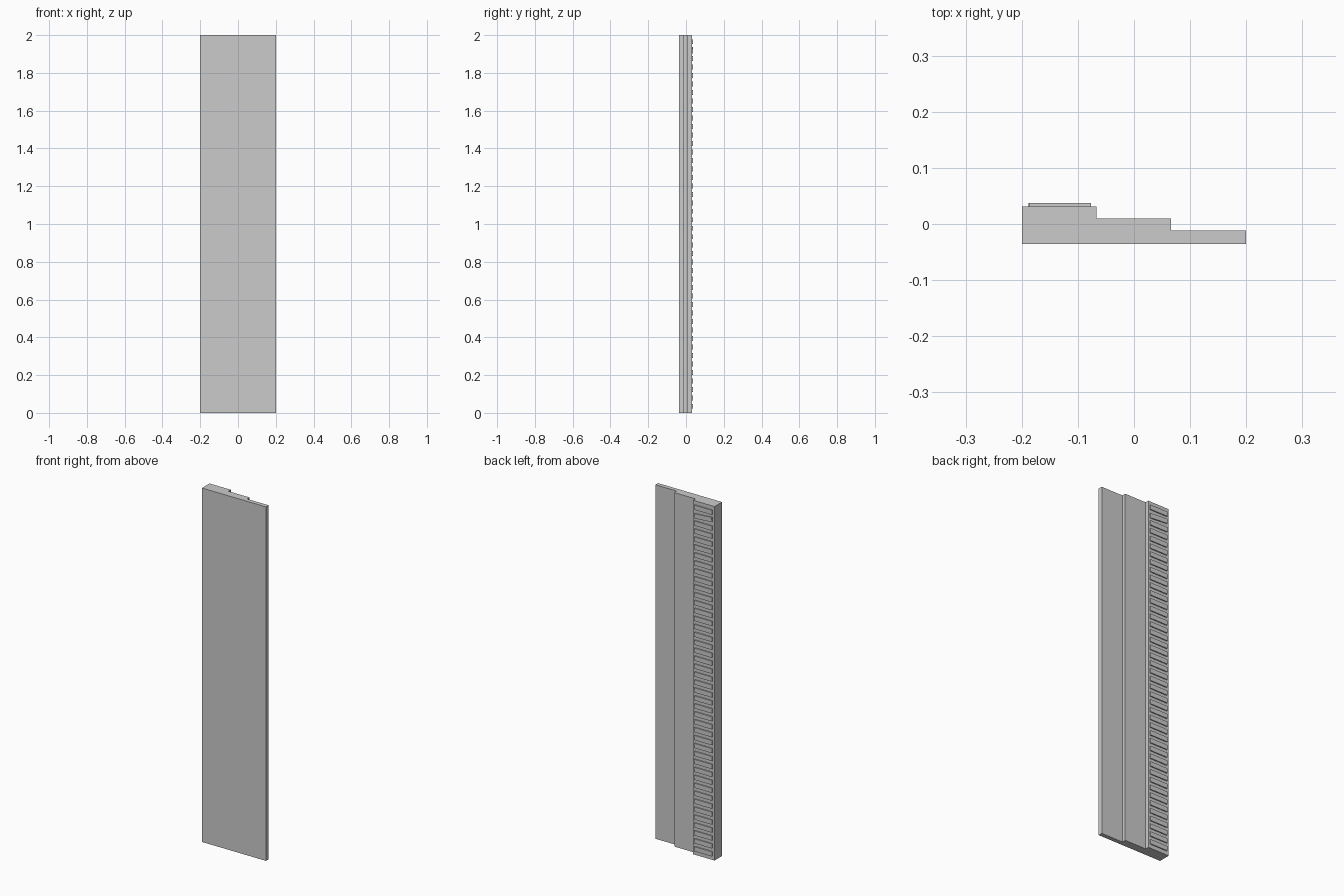
import bpy, bmesh, math

if "Cube" in bpy.data.objects:
    bpy.data.objects.remove(bpy.data.objects["Cube"])


def make_object(name, bm):
    bmesh.ops.recalc_face_normals(bm, faces=bm.faces[:])
    mesh = bpy.data.meshes.new(name)
    bm.to_mesh(mesh)
    bm.free()
    ob = bpy.data.objects.new(name, mesh)
    bpy.context.collection.objects.link(ob)
    return ob


# Stepped moulding: cross-section extruded along the full height
profile = [(-0.2, -0.036), (0.2, -0.036), (0.2, -0.012), (0.066, -0.012),
           (0.066, 0.010), (-0.067, 0.010), (-0.067, 0.031), (-0.2, 0.031)]
bm = bmesh.new()
face = bm.faces.new([bm.verts.new((x, y, 0)) for x, y in profile])
ext = bmesh.ops.extrude_face_region(bm, geom=[face])
top = [v for v in ext["geom"] if isinstance(v, bmesh.types.BMVert)]
bmesh.ops.translate(bm, verts=top, vec=(0, 0, 2))
make_object("stepped_board", bm)


# Row of raised horizontal blocks on the thickest step
def rib(name, z, tilt=0.0):
    bm = bmesh.new()
    bmesh.ops.create_cube(bm, size=1)
    bmesh.ops.scale(bm, verts=bm.verts, vec=(0.11, 0.008, 0.026))
    ob = make_object(name, bm)
    ob.location = (-0.132, 0.033, z)
    ob.rotation_euler = (0, tilt, 0)


COUNT = 44
first, last = 0.035, 1.965
for i in range(COUNT):
    z = first + (last - first) * i / (COUNT - 1)
    # one block near the top sits slightly crooked
    rib(f"rib_{i + 1}", z, math.radians(4) if i == COUNT - 2 else 0.0)
